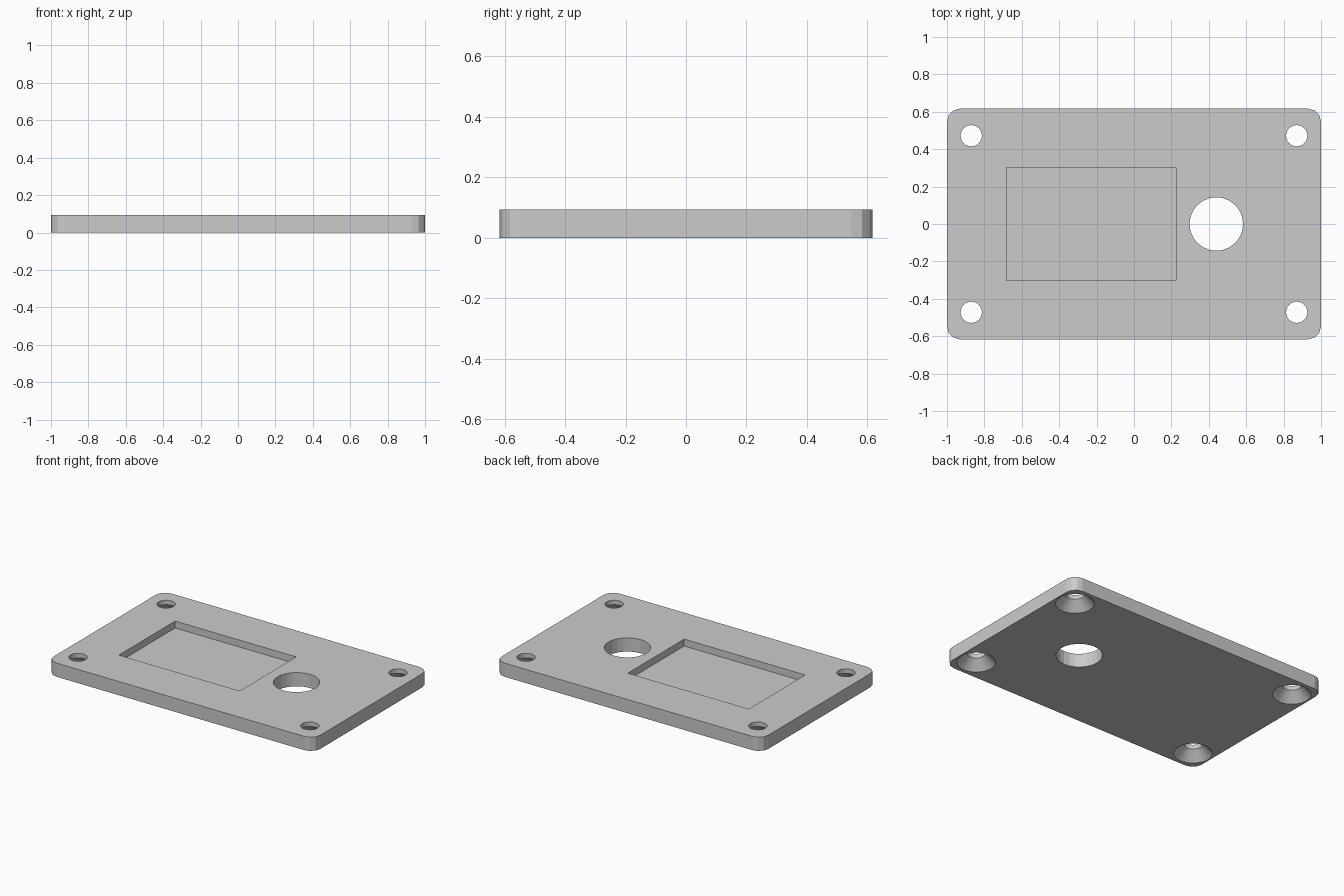
import bpy
import bmesh
from math import cos, sin, pi
from mathutils import Matrix, Vector

cube = bpy.data.objects.get("Cube")
if cube:
    bpy.data.objects.remove(cube, do_unlink=True)

HALF_X, HALF_Y, THICK = 1.0, 0.617, 0.093
CORNER, CORNER_STEPS = 0.07, 3
SINK, NECK = 0.12, 0.057          # screw hole radii, 45 degree countersink
POCKET_FLOOR = 0.046

grey = bpy.data.materials.new("light_grey")
grey.diffuse_color = (0.6, 0.6, 0.6, 1)
grey.use_nodes = True
grey.node_tree.nodes["Principled BSDF"].inputs["Base Color"].default_value = (0.6, 0.6, 0.6, 1)


def make_object(name, bm):
    bmesh.ops.recalc_face_normals(bm, faces=bm.faces)
    mesh = bpy.data.meshes.new(name)
    bm.to_mesh(mesh)
    bm.free()
    mesh.materials.append(grey)
    obj = bpy.data.objects.new(name, mesh)
    bpy.context.collection.objects.link(obj)
    return obj


def cone_cutter(name, x, y, r_low, r_high, z_low, z_high):
    bm = bmesh.new()
    bmesh.ops.create_cone(
        bm, cap_ends=True, segments=24, radius1=r_low, radius2=r_high,
        depth=z_high - z_low,
        matrix=Matrix.Translation((x, y, (z_low + z_high) / 2)))
    return make_object(name, bm)


def box_cutter(name, low, high):
    bm = bmesh.new()
    low, high = Vector(low), Vector(high)
    bmesh.ops.create_cube(
        bm, size=1,
        matrix=Matrix.Translation((low + high) / 2) @ Matrix.Diagonal((high - low).to_4d()))
    return make_object(name, bm)


# Plate with rounded corners
bm = bmesh.new()
outline = []
for i, (sx, sy) in enumerate([(1, 1), (-1, 1), (-1, -1), (1, -1)]):
    for k in range(CORNER_STEPS + 1):
        a = (i + k / CORNER_STEPS) * pi / 2
        outline.append(bm.verts.new((sx * (HALF_X - CORNER) + CORNER * cos(a),
                                     sy * (HALF_Y - CORNER) + CORNER * sin(a), 0)))
base = bm.faces.new(outline)
top = bmesh.ops.extrude_face_region(bm, geom=[base], use_keep_orig=True)["geom"]
bmesh.ops.translate(bm, vec=(0, 0, THICK),
                    verts=[v for v in top if isinstance(v, bmesh.types.BMVert)])
plate = make_object("cover_plate", bm)

# Rectangular pocket and large through hole
cutters = [
    box_cutter("pocket_cutter", (-0.683, -0.302, POCKET_FLOOR), (0.225, 0.302, 0.2)),
    cone_cutter("large_hole_cutter", 0.44, 0, 0.143, 0.143, -0.1, 0.2),
]

# Corner screw holes, countersunk from below
for sx in (-1, 1):
    for sy in (-1, 1):
        x, y = sx * 0.87, sy * 0.472
        cutters.append(cone_cutter("screw_hole_cutter", x, y, NECK, NECK, -0.1, 0.2))
        cutters.append(cone_cutter("countersink_cutter", x, y,
                                   SINK + 0.02, NECK - 0.01, -0.02, SINK - NECK + 0.01))

for cutter in cutters:
    cutter.hide_render = True
    mod = plate.modifiers.new(cutter.name, "BOOLEAN")
    mod.operation = "DIFFERENCE"
    mod.solver = "EXACT"
    mod.object = cutter

# Bake the cuts and discard the cutters
bpy.context.view_layer.update()
graph = bpy.context.evaluated_depsgraph_get()
cut_mesh = bpy.data.meshes.new_from_object(plate.evaluated_get(graph))
plate.modifiers.clear()
plate.data = cut_mesh
cut_mesh.materials.clear()
cut_mesh.materials.append(grey)
for face in cut_mesh.polygons:
    face.material_index = 0
for cutter in cutters:
    bpy.data.objects.remove(cutter, do_unlink=True)
